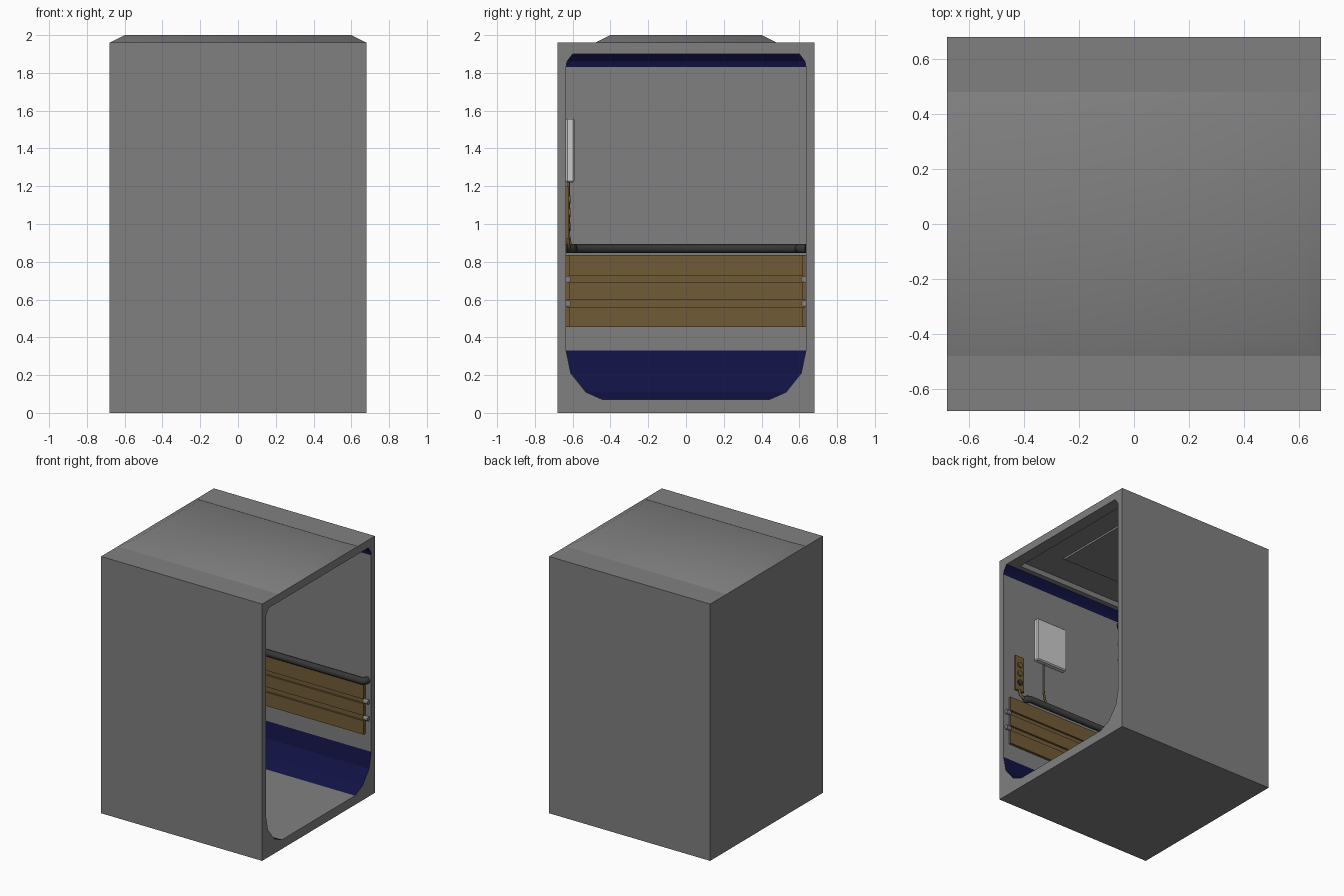
import bpy, bmesh, math
from mathutils import Vector

if "Cube" in bpy.data.objects:
    bpy.data.objects.remove(bpy.data.objects["Cube"])


def material(name, rgb):
    m = bpy.data.materials.new(name)
    m.diffuse_color = (*rgb, 1)
    m.use_nodes = True
    m.node_tree.nodes["Principled BSDF"].inputs["Base Color"].default_value = m.diffuse_color
    return m


GREY = material("grey metal", (0.216, 0.216, 0.216))
BLUE = material("dark blue trim", (0.006, 0.006, 0.06))
WOOD = material("brown panel", (0.165, 0.105, 0.037))
DARK = material("dark rail", (0.037, 0.037, 0.037))
WHITE = material("pale grey display", (0.6, 0.6, 0.6))


def finish(bm, name, mats, smooth=None):
    bmesh.ops.recalc_face_normals(bm, faces=bm.faces)
    me = bpy.data.meshes.new(name)
    bm.to_mesh(me)
    bm.free()
    ob = bpy.data.objects.new(name, me)
    bpy.context.collection.objects.link(ob)
    for m in mats:
        me.materials.append(m)
    if smooth:
        bpy.ops.object.select_all(action='DESELECT')
        ob.select_set(True)
        bpy.context.view_layer.objects.active = ob
        bpy.ops.object.shade_smooth_by_angle(angle=math.radians(smooth))
    return ob


def box(name, lo, hi, mat, bevel=0):
    bm = bmesh.new()
    bmesh.ops.create_cube(bm, size=1)
    for v in bm.verts:
        v.co = Vector([(a + b) / 2 + c * (b - a) for a, b, c in zip(lo, hi, v.co)])
    if bevel:
        bmesh.ops.bevel(bm, geom=bm.edges[:], offset=bevel, segments=1, affect='EDGES')
    return finish(bm, name, [mat])


def rod(name, center, radius, length, axis, mat):
    bm = bmesh.new()
    bmesh.ops.create_cone(bm, cap_ends=True, segments=16, radius1=radius,
                          radius2=radius, depth=length)
    rot = Vector((0, 0, 1)).rotation_difference(Vector(axis)).to_matrix()
    for v in bm.verts:
        v.co = rot @ v.co + Vector(center)
    return finish(bm, name, [mat], 40)


def tube(name, pts, radius, mat):
    cu = bpy.data.curves.new(name, 'CURVE')
    cu.dimensions = '3D'
    cu.bevel_depth = radius
    cu.bevel_resolution = 3
    cu.use_fill_caps = True
    sp = cu.splines.new('POLY')
    sp.points.add(len(pts) - 1)
    for p, co in zip(sp.points, pts):
        p.co = (*co, 1)
    cu.materials.append(mat)
    ob = bpy.data.objects.new(name, cu)
    bpy.context.collection.objects.link(ob)


# cabin shell: inner surface lofted from rectangles, open towards +x
H = 0.68
levels = [  # back half, side half, height, front x
    (.44, .44, .07, H), (.53, .53, .11, H), (.61, .61, .21, H), (.635, .635, .33, H),
    (.635, .635, 1.83, H), (.63, .63, 1.86, H), (.6, .6, 1.9, H),
    (.57, .56, 1.9, .585), (.57, .56, 1.94, .585), (.38, .32, 1.94, .38), (.38, .32, 1.925, .38)]
bm = bmesh.new()
loops = [[bm.verts.new(p) for p in ((xf, -hy, z), (-hx, -hy, z), (-hx, hy, z), (xf, hy, z))]
         for hx, hy, z, xf in levels]
for i in range(len(loops) - 1):
    a, b = loops[i], loops[i + 1]
    for k in range(3 if i < 6 else 4):
        n = (k + 1) % 4
        f = bm.faces.new((a[k], a[n], b[n], b[k]))
        f.material_index = 1 if i in (0, 1, 2, 4, 5) else 0
bm.faces.new(loops[0])
bm.faces.new(loops[-1])
# rim around the doorway
outer = [(.44, 0), (H, 0), (H, .21), (H, .33), (H, 1.83), (H, 1.96), (.6, 1.96)]
inner_ring = [l[3] for l in loops[:7]] + [l[0] for l in reversed(loops[:7])]
outer_ring = [bm.verts.new((H, y, z)) for y, z in outer] + \
             [bm.verts.new((H, -y, z)) for y, z in reversed(outer)]
for i in range(14):
    j = (i + 1) % 14
    bm.faces.new((inner_ring[i], inner_ring[j], outer_ring[j], outer_ring[i]))
# outside skin
back = [bm.verts.new((-H, v.co.y, v.co.z)) for v in outer_ring]
for i in range(14):
    j = (i + 1) % 14
    bm.faces.new((outer_ring[i], outer_ring[j], back[j], back[i]))
bm.faces.new(back)
finish(bm, "cabin_shell", [GREY, BLUE])

# raised roof with sloping edges
bm = bmesh.new()
lo, hi = [[bm.verts.new((sx * x, sy * y, z)) for sx, sy in ((-1, -1), (1, -1), (1, 1), (-1, 1))]
          for x, y, z in ((.68, .48, 1.96), (.6, .4, 2.0))]
for k in range(4):
    n = (k + 1) % 4
    bm.faces.new((lo[k], lo[n], hi[n], hi[k]))
bm.faces.new(hi)
finish(bm, "roof_hump", [GREY], 40)

# wall boards on three walls, with recessed strips between them
for idx, (z0, z1, t) in enumerate([(.455, .56, .02), (.56, .6, .006), (.6, .69, .02),
                                   (.69, .725, .006), (.725, .835, .02)]):
    box(f"back_board_{idx}", (-.636, -.634, z0), (-.635 + t, .634, z1), WOOD)
    for s, side in ((-1, "front"), (1, "rear")):
        ya, yb = sorted((s * .636, s * (.635 - t)))
        box(f"{side}_board_{idx}", (-.634, ya, z0), (.63, yb, z1), WOOD)
        if t < .01:
            rod(f"{side}_strip_end_{idx}", (.645, s * .627, (z0 + z1) / 2), .017, .04,
                (1, 0, 0), GREY)

# handrail around the three walls, ends bent into the wall
R, Z = .6, .87
path = [(.485, -.635, Z), (.48, -.615, Z), (.46, -R, Z), (-.58, -R, Z), (-R, -.58, Z),
        (-R, .58, Z), (-.58, R, Z), (.63, R, Z), (.645, .615, Z), (.65, .635, Z)]
tube("handrail", path, .026, DARK)

# display box and its cable
box("display_box", (.13, -.636, 1.22), (.40, -.59, 1.56), WHITE, .008)
tube("display_cable", [(.317, -.622, 1.23), (.317, -.622, 1.0), (.31, -.62, .94),
                       (.30, -.61, .88)], .007, WOOD)

# button plate with three round buttons and its cable
box("button_plate", (.50, -.636, .92), (.58, -.62, 1.20), WOOD)
for i, z in enumerate((1.13, 1.06, .985)):
    rod(f"button_{i}", (.54, -.618, z), .022, .014, (0, 1, 0), DARK if i == 2 else WOOD)
tube("button_cable", [(.54, -.625, .93), (.535, -.622, .89), (.51, -.62, .87),
                      (.47, -.615, .87)], .009, WOOD)
